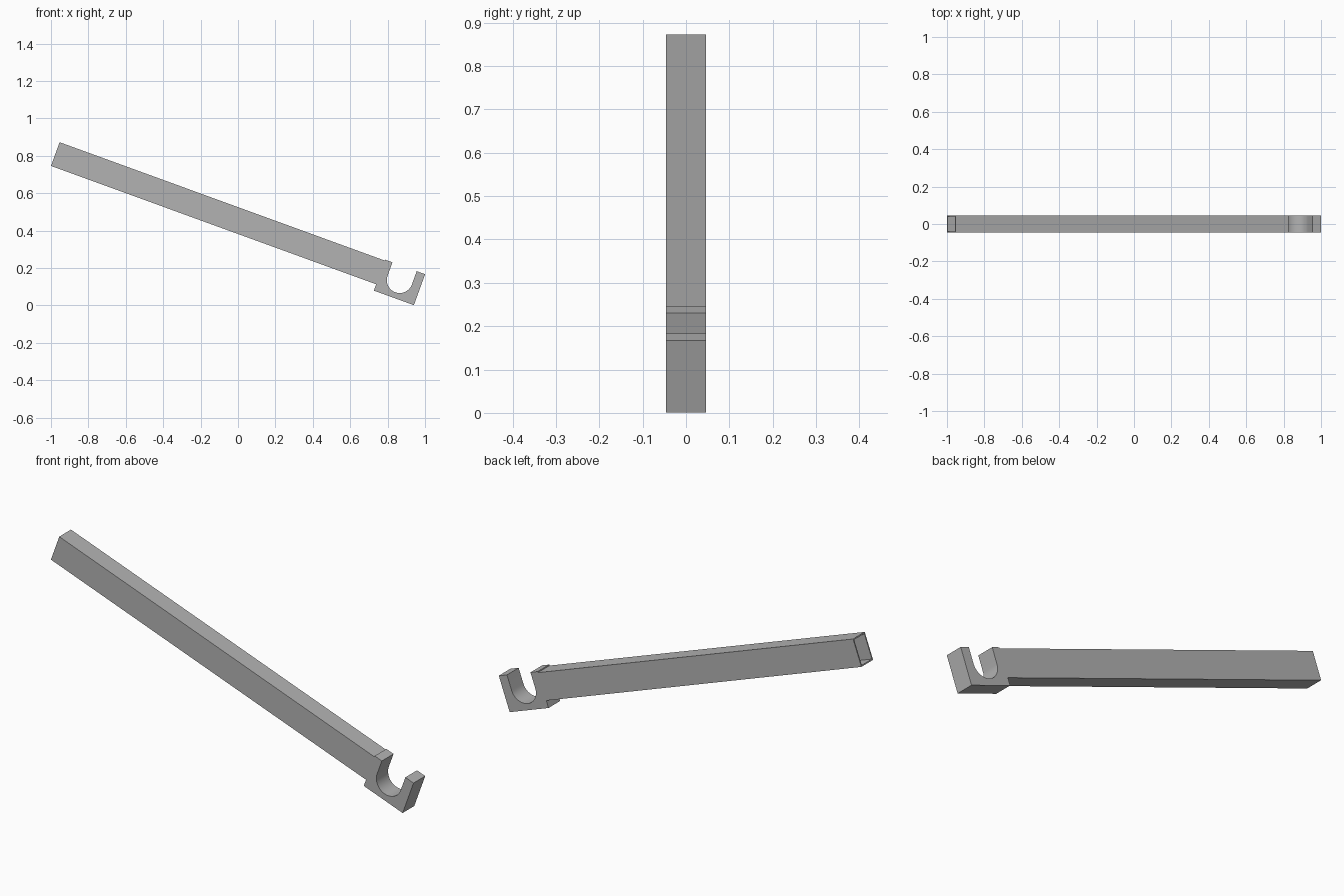
import bpy, bmesh, math
from mathutils import Matrix

cube = bpy.data.objects.get("Cube")
if cube:
    bpy.data.objects.remove(cube, do_unlink=True)

grey = bpy.data.materials.new("plain grey")
grey.use_nodes = True
colour = (0.45, 0.45, 0.45, 1)
grey.diffuse_color = colour
grey.node_tree.nodes["Principled BSDF"].inputs["Base Color"].default_value = colour

DEPTH = 0.092          # thickness along y
BAR_LEN, BAR_H = 1.85, 0.135
WALL = 0.006
# Parts are built level, then tilted down toward +x about the upper end
TILT = Matrix.Translation((-1, 0, 0.746)) @ Matrix.Rotation(math.radians(20), 4, 'Y')


def finish(name, bm):
    bmesh.ops.recalc_face_normals(bm, faces=bm.faces)
    bm.transform(TILT)
    mesh = bpy.data.meshes.new(name)
    bm.to_mesh(mesh)
    bm.free()
    obj = bpy.data.objects.new(name, mesh)
    bpy.context.collection.objects.link(obj)
    mesh.materials.append(grey)
    return obj


def prism(profile):
    """Extrude an x-z outline through the full depth."""
    bm = bmesh.new()
    face = bm.faces.new([bm.verts.new((x, -DEPTH / 2, z)) for x, z in profile])
    out = bmesh.ops.extrude_face_region(bm, geom=[face])
    verts = [g for g in out["geom"] if isinstance(g, bmesh.types.BMVert)]
    bmesh.ops.translate(bm, verts=verts, vec=(0, DEPTH, 0))
    return bm


# Long rectangular tube, open at its upper end
bm = prism([(0, 0), (BAR_LEN, 0), (BAR_LEN, BAR_H), (0, BAR_H)])
bm.normal_update()
end = min(bm.faces, key=lambda f: f.calc_center_median().x)
bmesh.ops.inset_region(bm, faces=[end], thickness=WALL, use_even_offset=True)
hole = bmesh.ops.extrude_face_region(bm, geom=[end])
bmesh.ops.translate(bm, vec=(BAR_LEN - WALL, 0, 0),
                    verts=[g for g in hole["geom"] if isinstance(g, bmesh.types.BMVert)])
if end.is_valid:
    bmesh.ops.delete(bm, geom=[end], context='FACES_ONLY')
finish("hollow_bar", bm)

# Hook block with a round-bottomed slot open at the top
LEFT, RIGHT, LOW, HIGH = BAR_LEN, 2.078, -0.036, 0.14
SLOT_X, SLOT_Z, SLOT_R = 1.961, 0.064, 0.069
STEPS = 32
arc = [(SLOT_X - SLOT_R * math.cos(math.pi * i / STEPS),
        SLOT_Z - SLOT_R * math.sin(math.pi * i / STEPS)) for i in range(STEPS + 1)]
outline = [(LEFT, LOW), (LEFT, HIGH), (SLOT_X - SLOT_R, HIGH)] + arc
outline += [(SLOT_X + SLOT_R, HIGH), (RIGHT, HIGH), (RIGHT, LOW)]
hook = finish("hook_block", prism(outline))

# Smooth the slot, keep the corners sharp
bpy.ops.object.select_all(action='DESELECT')
hook.select_set(True)
bpy.context.view_layer.objects.active = hook
bpy.ops.object.shade_smooth_by_angle(angle=math.radians(30))
